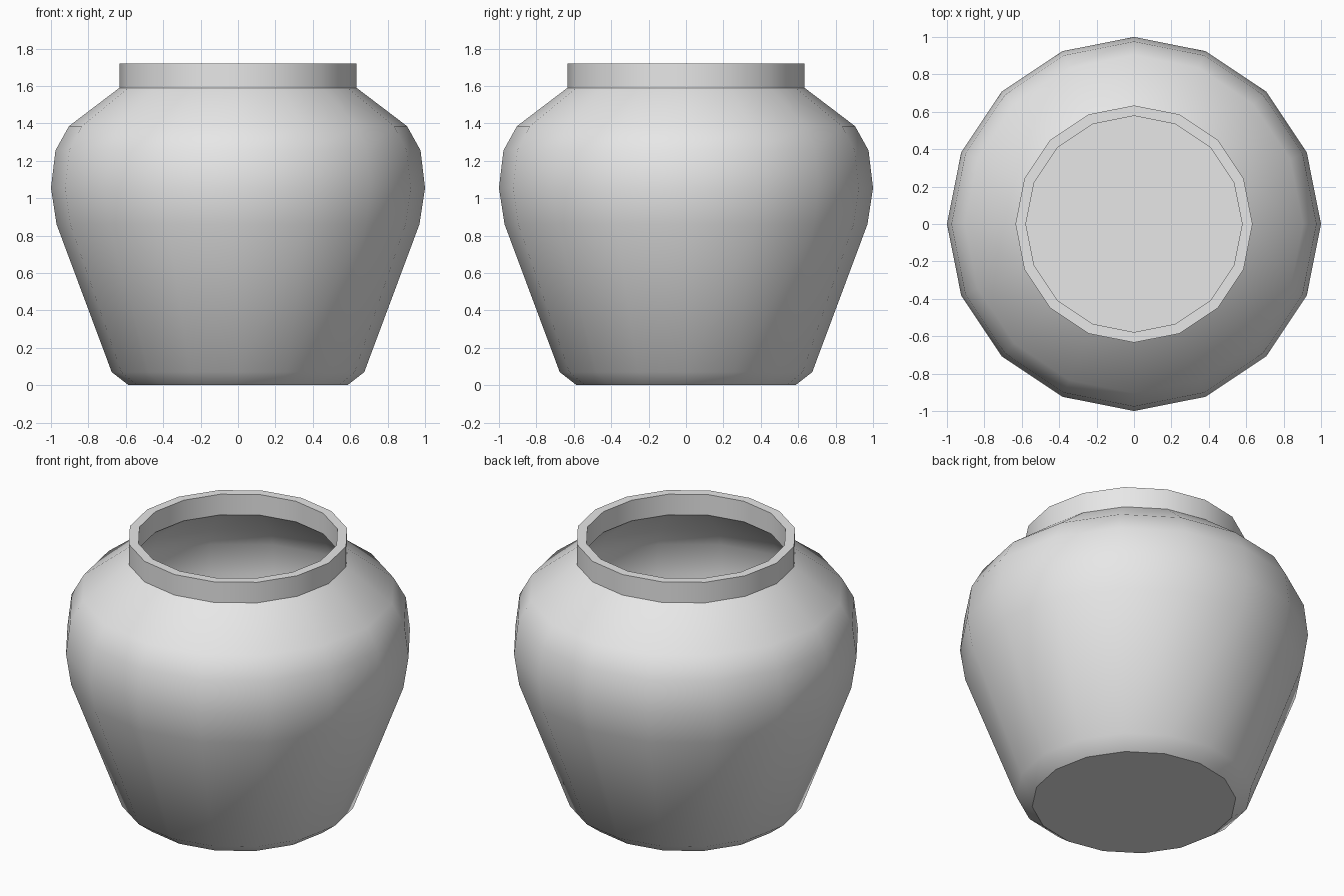
import bpy
import bmesh
import math

SIDES = 16

cube = bpy.data.objects.get("Cube")
if cube:
    bpy.data.objects.remove(cube, do_unlink=True)

# Plain grey clay
clay = bpy.data.materials.new("grey_clay")
clay.use_nodes = True
colour = (0.8, 0.8, 0.8, 1.0)
clay.diffuse_color = colour
clay.node_tree.nodes["Principled BSDF"].inputs["Base Color"].default_value = colour

# Wall section (radius, height): outside from base to rim, then inside down to floor
outside = [(0.585, 0.0), (0.675, 0.07), (0.97, 0.86), (1.0, 1.055),
           (0.976, 1.255), (0.904, 1.385), (0.634, 1.59), (0.634, 1.72)]
inside = [(0.578, 1.72), (0.578, 1.59), (0.86, 1.365), (0.925, 1.245),
          (0.945, 1.055), (0.915, 0.87), (0.625, 0.09), (0.58, 0.05)]


def lathe(name, section, material):
    """Turn a section about z and close both ends with flat discs."""
    bm = bmesh.new()
    rings = []
    for radius, height in section:
        ring = []
        for i in range(SIDES):
            a = math.tau * i / SIDES
            ring.append(bm.verts.new((radius * math.cos(a), radius * math.sin(a), height)))
        rings.append(ring)
    for low, high in zip(rings, rings[1:]):
        for i in range(SIDES):
            j = (i + 1) % SIDES
            bm.faces.new((low[i], low[j], high[j], high[i]))
    bm.faces.new(rings[0][::-1])
    bm.faces.new(rings[-1])
    bmesh.ops.recalc_face_normals(bm, faces=bm.faces)
    mesh = bpy.data.meshes.new(name)
    bm.to_mesh(mesh)
    bm.free()
    mesh.materials.append(material)
    obj = bpy.data.objects.new(name, mesh)
    bpy.context.collection.objects.link(obj)
    return obj


# Hollow pot with an open neck
pot = lathe("pot", outside + inside, clay)
bpy.ops.object.select_all(action="DESELECT")
pot.select_set(True)
bpy.context.view_layer.objects.active = pot
bpy.ops.object.shade_smooth_by_angle(angle=math.radians(35))
